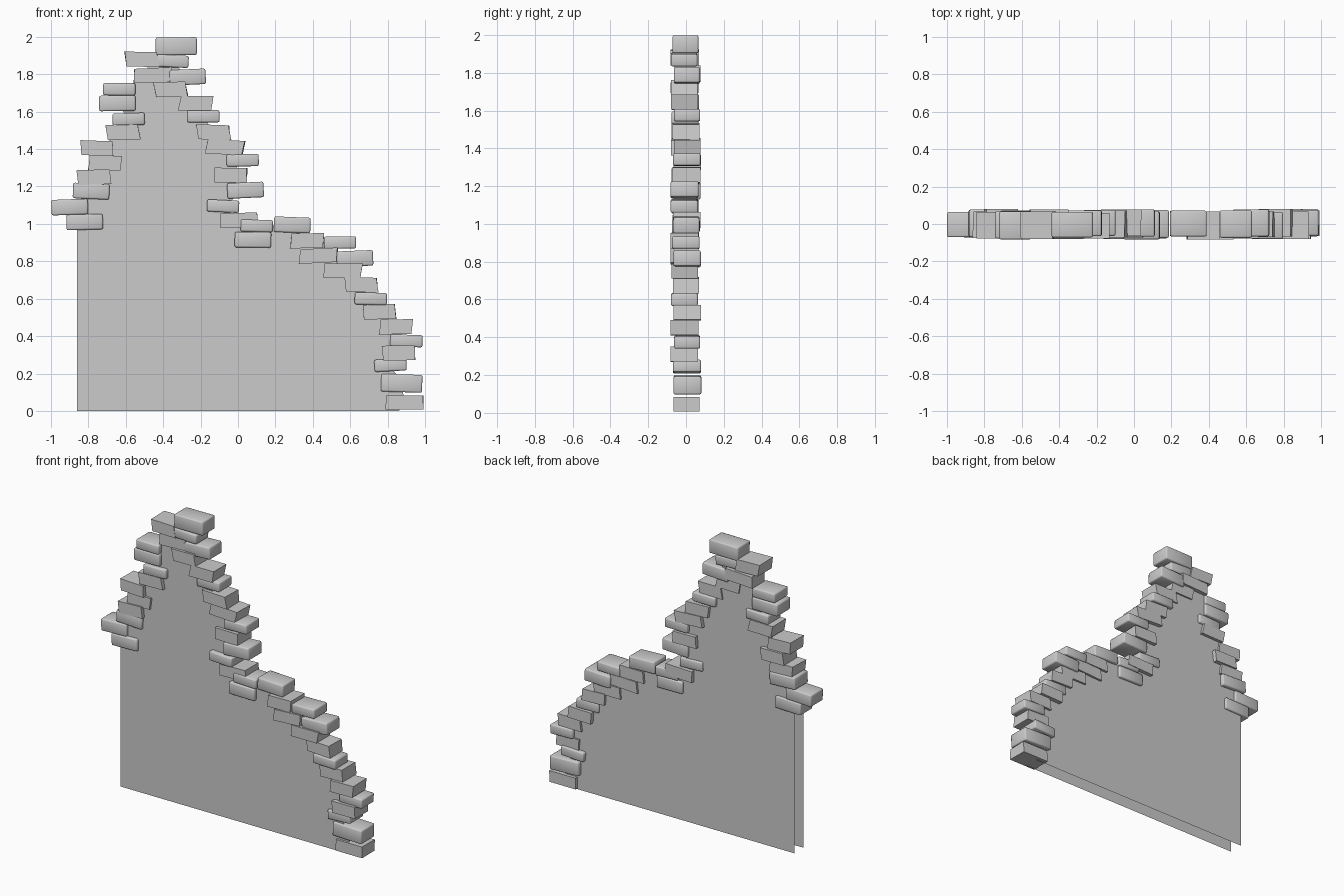
import bpy
import bmesh
import random
from math import radians
from mathutils import Matrix

random.seed(4)

cube = bpy.data.objects.get("Cube")
if cube:
    bpy.data.objects.remove(cube, do_unlink=True)

stone = bpy.data.materials.new("grey stone")
stone.use_nodes = True
stone.diffuse_color = (0.6, 0.6, 0.6, 1)
stone.node_tree.nodes["Principled BSDF"].inputs["Base Color"].default_value = stone.diffuse_color

# Brick kinds: width, height, worn edges
BLOCK = (0.22, 0.095, True)
LONG = (0.195, 0.083, True)
SHORT = (0.172, 0.065, True)
HEWN = (0.173, 0.079, False)
HEWN_LONG = (0.2, 0.077, False)

# Brick centres in hundredths (x, z), following the broken edge of the wall
left_flank = [
    (-82, 101, LONG), (-90, 109, LONG), (-78.5, 117.5, LONG),
    (-77, 125, HEWN), (-71, 132.5, HEWN), (-75.5, 140.5, HEWN),
    (-61.5, 149, HEWN), (-58.5, 156, SHORT), (-64.5, 164.5, LONG),
    (-63.5, 172, SHORT), (-45.5, 179.5, HEWN_LONG), (-51.5, 188, HEWN),
]
right_flank = [
    (-33, 195, BLOCK), (-35, 187, SHORT), (-27, 178.5, LONG),
    (-36, 172, HEWN), (-22.5, 164.5, HEWN), (-18.5, 157.5, SHORT),
    (-13, 149, HEWN), (-7, 141, HEWN_LONG), (2.5, 134, SHORT),
    (-4, 126, HEWN), (4, 118, LONG), (-8, 109.5, SHORT),
    (0.5, 102, HEWN_LONG),
]
shoulder = [
    (10, 99, SHORT), (29, 99.5, LONG), (37, 91, HEWN),
    (54.5, 90, SHORT), (43, 83, HEWN_LONG), (62.5, 81.5, LONG),
    (56, 75, HEWN_LONG), (66, 67.5, HEWN), (71, 60, SHORT),
    (75.5, 53, HEWN), (84.5, 45, HEWN), (90, 37.5, SHORT),
    (86, 31, HEWN), (81.5, 24.5, SHORT), (87.5, 14.8, BLOCK),
    (89, 4.5, HEWN_LONG),
]
inset_bricks = [(8, 91.5, LONG)]


def finish(name, bm):
    bmesh.ops.recalc_face_normals(bm, faces=bm.faces)
    mesh = bpy.data.meshes.new(name)
    bm.to_mesh(mesh)
    bm.free()
    mesh.materials.append(stone)
    obj = bpy.data.objects.new(name, mesh)
    bpy.context.collection.objects.link(obj)
    return obj


def add_brick(name, x, z, kind, tilt):
    width, height, worn = kind
    bm = bmesh.new()
    depth = random.uniform(0.135, 0.15)
    bmesh.ops.create_cube(bm, size=1, matrix=Matrix.Diagonal((width, depth, height, 1)))
    if not worn:
        # Rough-cut bricks lean and have uneven ends
        lean = random.uniform(-0.2, 0.2)
        for v in bm.verts:
            v.co.x += lean * v.co.z + random.uniform(-0.003, 0.003)
    bmesh.ops.rotate(bm, verts=bm.verts, matrix=Matrix.Rotation(tilt, 3, "Y"))
    obj = finish(name, bm)
    obj.location = (x / 100, random.uniform(-0.01, 0.008), z / 100)
    if worn:
        bevel = obj.modifiers.new("worn edges", "BEVEL")
        bevel.width = 0.009
        bevel.segments = 2
        obj.data.shade_smooth()
    return obj


# Bricks along the broken edge
courses = {
    "left_flank_brick": left_flank,
    "right_flank_brick": right_flank,
    "shoulder_brick": shoulder,
    "inset_brick": inset_bricks,
}
for name, bricks in courses.items():
    for x, z, kind in bricks:
        on_ground = z < 5
        tilt = 0 if on_ground else radians(random.uniform(-3, 3))
        add_brick(name, x, z, kind, tilt)

# Two thin wall faces, open at the left end and underneath
edge = [(x / 100, z / 100) for x, z, kind in left_flank + right_flank + shoulder]
outline = [(-0.86, 0), (-0.86, 1)] + edge + [(0.86, 0)]
for name, y in (("front_wall_face", -0.05), ("back_wall_face", 0.05)):
    bm = bmesh.new()
    face = bm.faces.new([bm.verts.new((x, y, z)) for x, z in outline])
    face.normal_update()
    outward = face.normal.y * y > 0
    bmesh.ops.triangulate(bm, faces=[face])
    mesh = bpy.data.meshes.new(name)
    if not outward:
        bmesh.ops.reverse_faces(bm, faces=bm.faces)
    bm.to_mesh(mesh)
    bm.free()
    mesh.materials.append(stone)
    bpy.context.collection.objects.link(bpy.data.objects.new(name, mesh))
